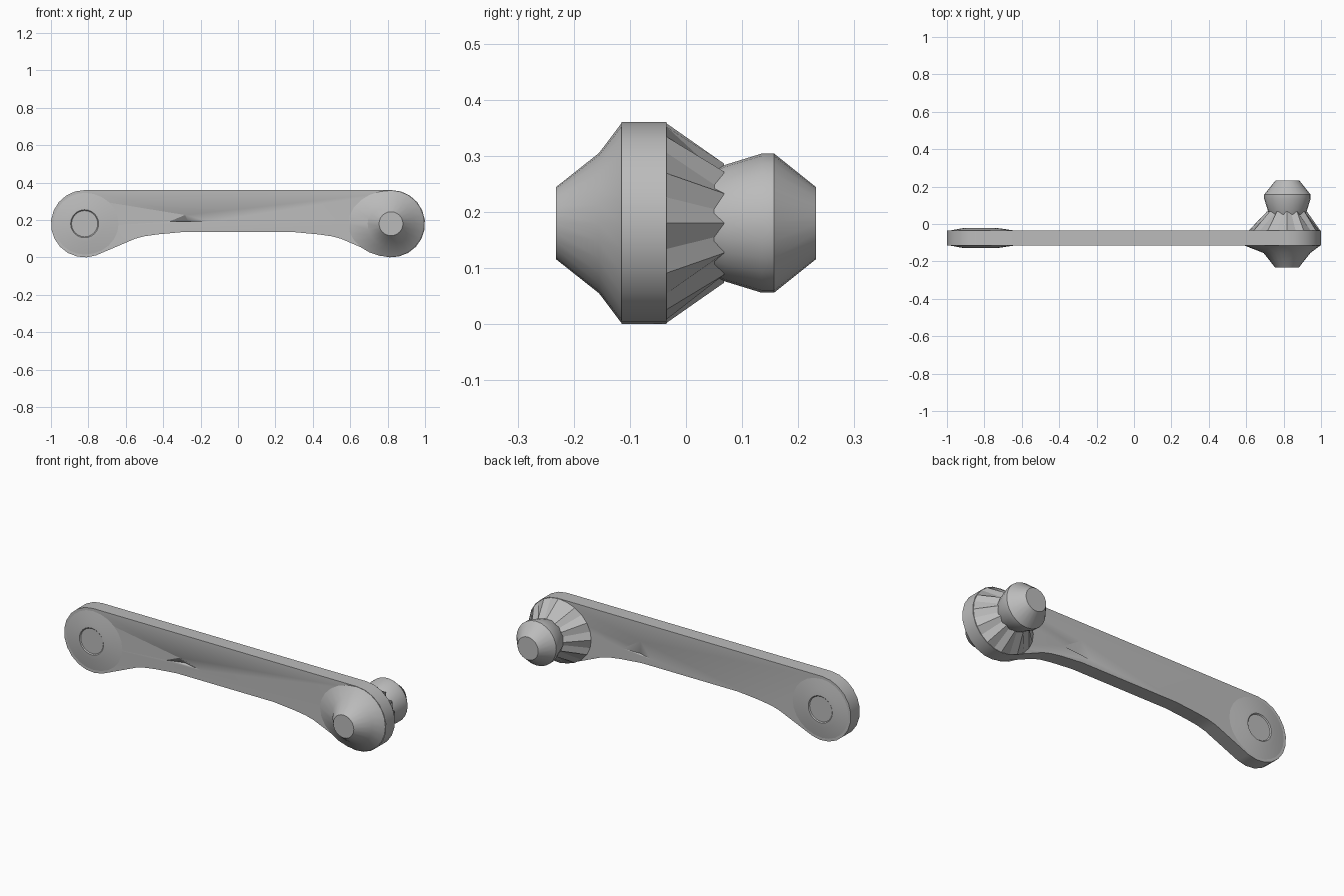
import bpy, bmesh
from math import sin, cos, pi, radians

if "Cube" in bpy.data.objects:
    bpy.data.objects.remove(bpy.data.objects["Cube"])

grey = bpy.data.materials.new("plain grey")
grey.use_nodes = True
tone = (0.5, 0.5, 0.5, 1)
grey.diffuse_color = tone
grey.node_tree.nodes["Principled BSDF"].inputs["Base Color"].default_value = tone

FRONT, BACK = -0.115, -0.035   # plate faces
END, MID, R = 0.82, 0.18, 0.18  # end centres, height and radius


def finish(name, bm, angle=30):
    bmesh.ops.recalc_face_normals(bm, faces=bm.faces)
    mesh = bpy.data.meshes.new(name)
    bm.to_mesh(mesh)
    bm.free()
    mesh.materials.append(grey)
    obj = bpy.data.objects.new(name, mesh)
    bpy.context.collection.objects.link(obj)
    bpy.ops.object.select_all(action="DESELECT")
    obj.select_set(True)
    bpy.context.view_layer.objects.active = obj
    bpy.ops.object.shade_smooth_by_angle(angle=radians(angle))
    return obj


def lathe(name, cx, rings, segments=24, inner_stretch=1.0, angle=30):
    """Turned part along y; each ring is (y, ridge radius, groove radius).
    The first ring can be stretched toward the middle of the arm."""
    bm = bmesh.new()
    side = 1 if cx > 0 else -1
    loops = []
    for i, (y, ridge, groove) in enumerate(rings):
        loop = []
        for k in range(segments):
            a = 2 * pi * k / segments
            r = groove if k % 2 else ridge
            dx = r * cos(a)
            if i == 0 and dx < 0:
                dx *= inner_stretch
            loop.append(bm.verts.new((cx + side * dx, y, MID + r * sin(a))))
        loops.append(loop)
    for low, high in zip(loops, loops[1:]):
        for k in range(segments):
            n = (k + 1) % segments
            bm.faces.new((low[k], low[n], high[n], high[k]))
    bm.faces.new(loops[0])
    bm.faces.new(loops[-1])
    return finish(name, bm, angle)


# Flat arm with round ends and a hollowed underside
half = [(END + R * cos(a), MID + R * sin(a))
        for a in [radians(90 - 160 * k / 12 * 1.25) for k in range(13)]]
half += [(0.55, 0.1), (0.5, 0.113), (0.43, 0.123), (0.3, 0.135)]
outline = half + [(-x, z) for x, z in reversed(half)]
bm = bmesh.new()
plate = bm.faces.new([bm.verts.new((x, FRONT, z)) for x, z in outline])
grown = bmesh.ops.extrude_face_region(bm, geom=[plate])["geom"]
for v in grown:
    if isinstance(v, bmesh.types.BMVert):
        v.co.y = BACK
arm = finish("arm", bm)


# Shallow triangular dents, each cut by a hidden wedge
def dent(name, y, outward, corners, depth=0.025):
    bm = bmesh.new()
    outer = [bm.verts.new((x, y + outward * 0.01, z)) for x, z in corners]
    mid_x = sum(x for x, z in corners) / 3
    deep = bm.verts.new((mid_x, y - outward * depth, corners[0][1] + 0.003))
    bm.faces.new(outer)
    for k in range(3):
        bm.faces.new((outer[k], outer[(k + 1) % 3], deep))
    cutter = finish(name, bm)
    cutter.hide_render = True
    cutter.hide_set(True)
    cutter.display_type = "WIRE"
    cut = arm.modifiers.new(name, "BOOLEAN")
    cut.operation = "DIFFERENCE"
    cut.solver = "EXACT"
    cut.object = cutter
    return cutter


cutters = [
    dent("front_dent_cutter", FRONT, -1, [(-0.41, 0.19), (-0.1, 0.19), (-0.29, 0.24)]),
    dent("back_dent_cutter", BACK, 1, [(0.21, 0.17), (0.46, 0.19), (0.3, 0.29)]),
]
bpy.context.view_layer.update()
cut_mesh = bpy.data.meshes.new_from_object(
    arm.evaluated_get(bpy.context.evaluated_depsgraph_get()))
arm.modifiers.clear()
arm.data = cut_mesh
for cutter in cutters:
    bpy.data.objects.remove(cutter)

# Front cone of the hub
lathe("front_hub", END - 0.002, [
    (FRONT, 0.178, 0.178), (-0.155, 0.125, 0.125), (-0.232, 0.064, 0.064)],
    inner_stretch=1.28)

# Fluted cone behind the plate
lathe("fluted_collar", END - 0.002, [
    (BACK, 0.178, 0.178), (0.068, 0.106, 0.08)], inner_stretch=1.15, angle=12)

# Ball stud on the back
lathe("ball_stud", END, [
    (0.05, 0.095, 0.095), (0.07, 0.104, 0.104), (0.135, 0.124, 0.124),
    (0.157, 0.124, 0.124), (0.232, 0.064, 0.064)])

# Low bosses on both sides of the plain end
for name, y, out in (("front_boss", FRONT, -1), ("back_boss", BACK, 1)):
    lathe(name, -END, [
        (y, 0.165, 0.165), (y + out * 0.012, 0.1, 0.1),
        (y + out * 0.014, 0.075, 0.075), (y + out * 0.009, 0.07, 0.07)],
        inner_stretch=1.1)
